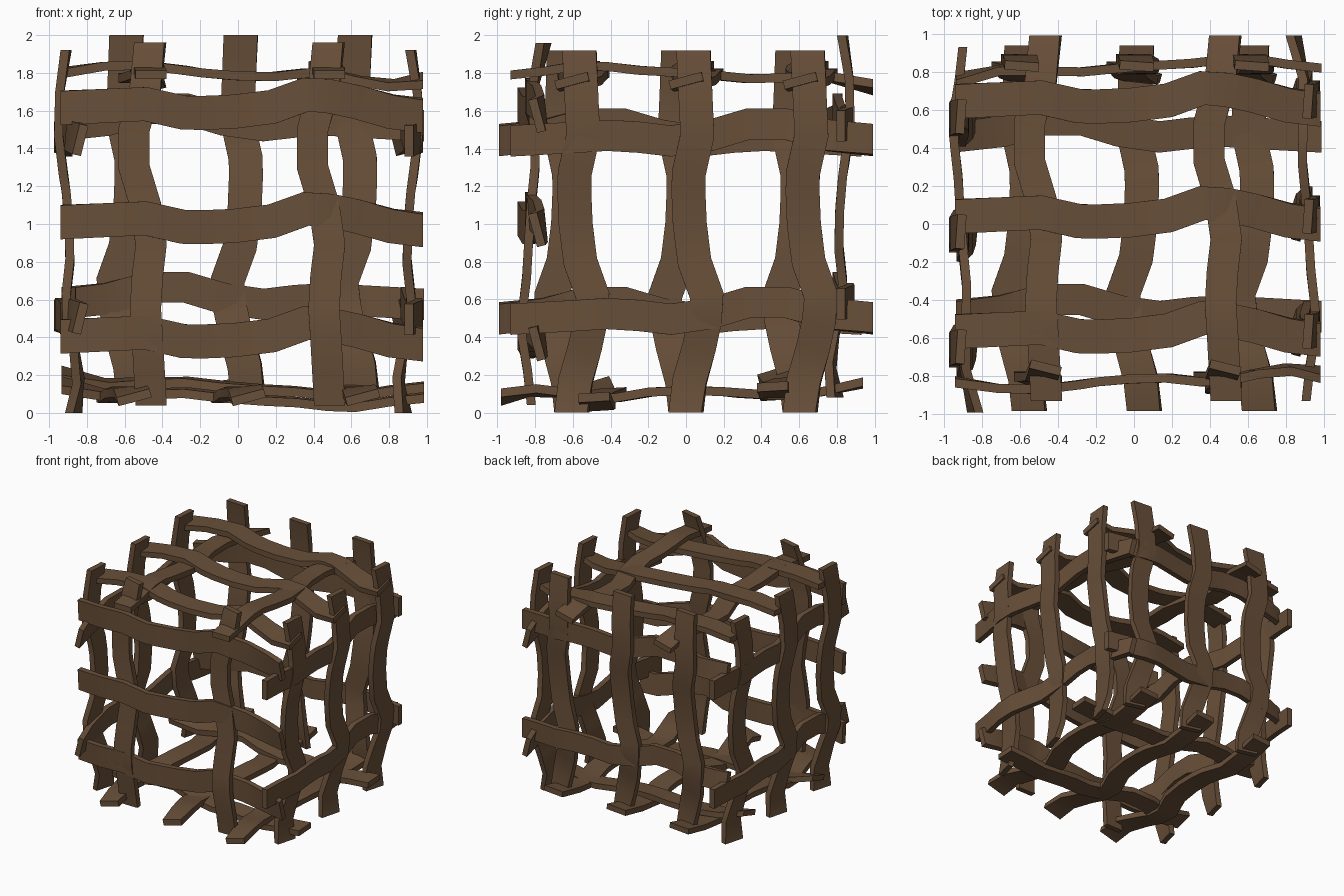
import bpy, bmesh, math
from mathutils import Vector

if "Cube" in bpy.data.objects:
    bpy.data.objects.remove(bpy.data.objects["Cube"])

wood = bpy.data.materials.new("brown_wicker")
wood.diffuse_color = (0.14, 0.079, 0.041, 1)
wood.use_nodes = True
wood.node_tree.nodes["Principled BSDF"].inputs["Base Color"].default_value = wood.diffuse_color

# Wavy paths: (position along the strip, sideways drift, distance out from centre, roll in degrees)
LONG = [(-.95, .04, .83, 4), (-.72, .05, .865, 0), (-.5, .06, .87, 0), (-.3, .015, .845, 0),
        (-.2, .013, .83, 0), (-.03, .02, .815, 0), (.17, .045, .81, 0), (.35, .11, .83, 0),
        (.48, .10, .825, 0), (.62, .07, .79, 0), (.8, .02, .765, 6), (.97, .0, .79, 15)]
CROSS = [(-.93, .01, .82, 0), (-.75, .0, .84, 0), (-.57, -.01, .87, 0), (-.42, -.02, .865, 0),
         (-.25, -.01, .845, 0), (-.08, .01, .835, 0), (.13, -.02, .82, 0), (.33, -.08, .8, 0),
         (.53, -.08, .805, 0), (.75, -.02, .81, 5), (.99, .005, .755, 14)]


def add_strip(bm, path, place, width, thick):
    """Sweep a rectangle along the path; place(along, side, out) gives a 3D point."""
    pts = [Vector((a, s, o)) for a, s, o, r in path]
    rings = []
    for i, p in enumerate(pts):
        if i in (0, len(pts) - 1):
            tan = Vector((1, 0, 0))
        else:
            tan = (pts[i + 1] - pts[i - 1]).normalized()
        side = Vector((0, 0, 1)).cross(tan).normalized()
        out = tan.cross(side)
        ang = math.radians(path[i][3])
        side, out = (side * math.cos(ang) + out * math.sin(ang),
                     out * math.cos(ang) - side * math.sin(ang))
        ring = []
        for a, b in ((-1, -1), (1, -1), (1, 1), (-1, 1)):
            q = p + side * (a * width / 2) + out * (b * thick / 2)
            ring.append(bm.verts.new(place(*q)))
        rings.append(ring)
    for r0, r1 in zip(rings, rings[1:]):
        for k in range(4):
            bm.faces.new((r0[k], r0[(k + 1) % 4], r1[(k + 1) % 4], r1[k]))
    bm.faces.new(rings[0])
    bm.faces.new(rings[-1])


def woven_panel(name, u, n, push=0.0, slide=0.0, shift=0.0, tilt=0.0):
    """Three long strips along u and two cross strips, on the side facing n."""
    u, n = Vector(u), Vector(n)
    v = n.cross(u)
    centre = Vector((.01, 0, .97))

    def at(a, b, c):
        return centre + u * (a + slide) + v * (b + shift) + n * (c + push + tilt * a)

    bm = bmesh.new()
    for off in (-.605, 0, .605):
        add_strip(bm, LONG, lambda a, s, o: at(a, s + off, o), .18, .047)
    for off in (-.48, .465):
        add_strip(bm, CROSS, lambda a, s, o: at(s + off, a, o), .165, .047)
    bmesh.ops.recalc_face_normals(bm, faces=bm.faces)
    me = bpy.data.meshes.new(name)
    bm.to_mesh(me)
    bm.free()
    me.materials.append(wood)
    ob = bpy.data.objects.new(name, me)
    bpy.context.collection.objects.link(ob)
    bpy.ops.object.select_all(action='DESELECT')
    ob.select_set(True)
    bpy.context.view_layer.objects.active = ob
    bpy.ops.object.shade_smooth_by_angle(angle=math.radians(35))


# The same woven panel turned onto all six sides
woven_panel("front_weave", (1, 0, 0), (0, -1, 0))
woven_panel("top_weave", (1, 0, 0), (0, 0, 1))
woven_panel("right_weave", (0, 0, -1), (1, 0, 0), push=.075)
woven_panel("left_weave", (0, 0, -1), (-1, 0, 0), push=.09)
woven_panel("back_weave", (0, 0, -1), (0, 1, 0), slide=-.08, shift=-.045)
woven_panel("bottom_weave", (0, -1, 0), (0, 0, -1), push=.04, slide=.012, shift=-.045, tilt=.06)
